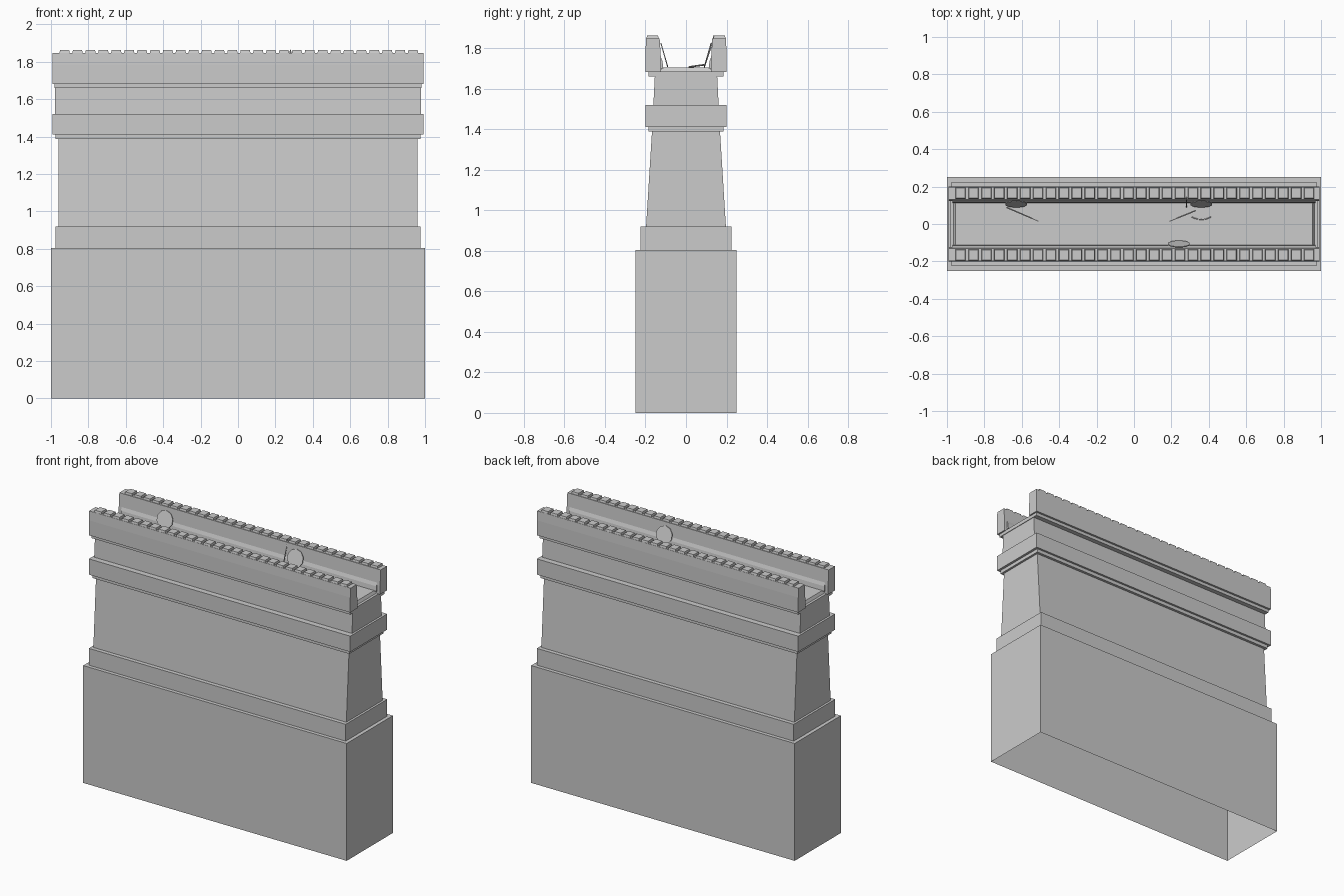
import bpy, bmesh, math
from mathutils import Vector, Matrix

if "Cube" in bpy.data.objects:
    bpy.data.objects.remove(bpy.data.objects["Cube"])


def make_object(name, bm):
    bmesh.ops.recalc_face_normals(bm, faces=bm.faces[:])
    mesh = bpy.data.meshes.new(name)
    bm.to_mesh(mesh)
    bm.free()
    ob = bpy.data.objects.new(name, mesh)
    bpy.context.collection.objects.link(ob)
    return ob


def extrude_profile(bm, profile, half_length):
    """Closed (y, z) profile run along x."""
    ends = [[bm.verts.new((x, y, z)) for y, z in profile]
            for x in (-half_length, half_length)]
    n = len(profile)
    for i in range(n):
        j = (i + 1) % n
        bm.faces.new((ends[0][i], ends[0][j], ends[1][j], ends[1][i]))
    for end in ends:
        bm.faces.new(end)


def rod(name, a, b, radius, sides=6):
    a, b = Vector(a), Vector(b)
    d = b - a
    bm = bmesh.new()
    m = Matrix.Translation((a + b) / 2) @ d.to_track_quat('Z', 'Y').to_matrix().to_4x4()
    bmesh.ops.create_cone(bm, cap_ends=True, segments=sides, radius1=radius,
                          radius2=radius, depth=d.length, matrix=m)
    return make_object(name, bm)


# Wall body: stepped rectangular shell, open underneath (half x, half y, z)
levels = [(1, .25, 0), (1, .25, .805), (.975, .225, .805), (.975, .225, .92),
          (.96, .197, .92), (.96, .168, 1.388), (.975, .186, 1.388),
          (.975, .186, 1.412), (.992, .2, 1.412), (.992, .2, 1.52),
          (.978, .161, 1.52), (.978, .154, 1.66), (.982, .186, 1.66),
          (.982, .186, 1.685), (.965, .125, 1.685), (.955, .12, 1.704)]
bm = bmesh.new()
rings = [[bm.verts.new((sx * hx, sy * hy, z))
          for sx, sy in ((-1, -1), (1, -1), (1, 1), (-1, 1))] for hx, hy, z in levels]
for lo, hi in zip(rings, rings[1:]):
    for i in range(4):
        j = (i + 1) % 4
        bm.faces.new((lo[i], lo[j], hi[j], hi[i]))
bm.faces.new(rings[-1])
make_object("wall_body", bm)

# Parapets with an inner kerb and a row of square cap stones
for side, label in ((-1, "front"), (1, "back")):
    bm = bmesh.new()
    extrude_profile(bm, [(side * y, z) for y, z in
                         ((.2, 1.682), (.2, 1.785), (.197, 1.848), (.13, 1.848),
                          (.123, 1.74), (.123, 1.682))], .992)
    make_object(label + "_parapet", bm)

    bm = bmesh.new()
    extrude_profile(bm, [(side * y, z) for y, z in
                         ((.125, 1.70), (.125, 1.76), (.116, 1.735), (.112, 1.70))], .97)
    make_object(label + "_kerb", bm)

    bm = bmesh.new()
    for i in range(28):
        x = -.927 + i * .069
        m = Matrix.Translation((x, side * .165, 1.8535))
        v = bmesh.ops.create_cube(bm, size=1, matrix=m @ Matrix.Diagonal((.056, .062, .017, 1)))["verts"]
        for vert in v:  # slight bevel toward the top
            if vert.co.z > 1.855:
                vert.co.x = x + (vert.co.x - x) * .88
                vert.co.y = side * .165 + (vert.co.y - side * .165) * .88
    make_object(label + "_cap_stones", bm)

# Round shields leaning on the parapets
for n, (x, side) in enumerate(((-.63, 1), (.36, 1), (.24, -1))):
    bm = bmesh.new()
    m = (Matrix.Translation((x, side * .107, 1.767)) @
         Matrix.Rotation(side * math.radians(90 - 16), 4, 'X'))
    bmesh.ops.create_cone(bm, cap_ends=True, segments=10, radius1=.061,
                          radius2=.061, depth=.005, matrix=m)
    make_object("shield_%d" % n, bm)

# Spears lying on the walkway and one propped upright
rod("left_spear", (-.68, .088, 1.718), (-.51, .015, 1.708), .004)
rod("right_spear", (.19, .015, 1.708), (.33, .072, 1.716), .004)
rod("propped_spear", (.28, .09, 1.706), (.28, .137, 1.85), .003)
bm = bmesh.new()
bmesh.ops.create_cone(bm, cap_ends=True, segments=4, radius1=.009, radius2=0,
                      depth=.024, matrix=Matrix.Translation((.28, .138, 1.855)))
make_object("spear_head", bm)

# Bow lying on the walkway
cu = bpy.data.curves.new("bow", 'CURVE')
cu.dimensions = '3D'
cu.bevel_depth = .0025
cu.bevel_resolution = 0
sp = cu.splines.new('POLY')
sp.points.add(6)
for i, p in enumerate(sp.points):
    t = i / 3 - 1
    p.co = (.36 + .052 * t, .024 + .014 * t * t, 1.708, 1)
bpy.context.collection.objects.link(bpy.data.objects.new("bow", cu))
